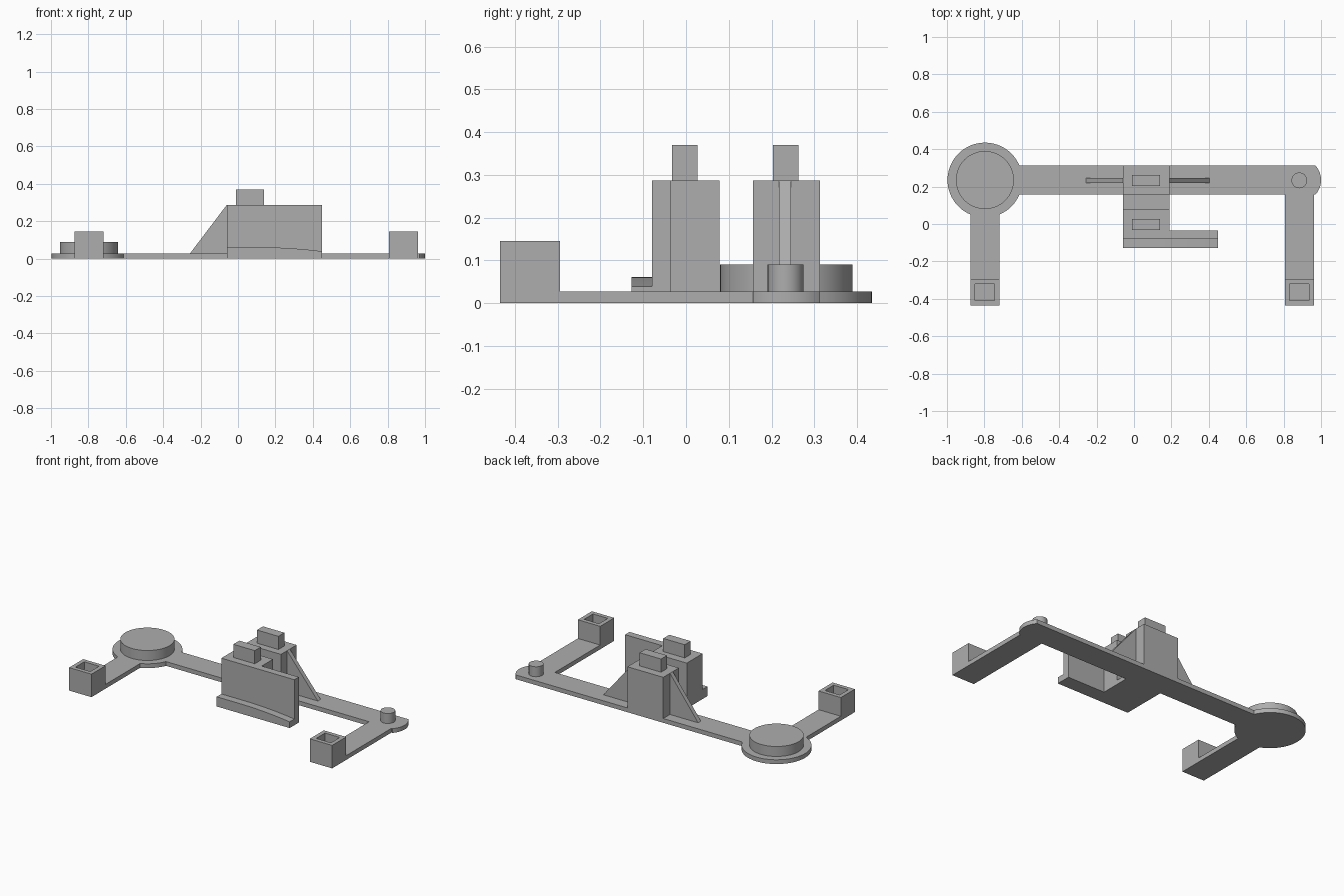
import bpy, bmesh
from math import sin, cos, asin, radians, degrees
from mathutils import Vector

cube = bpy.data.objects.get("Cube")
if cube:
    bpy.data.objects.remove(cube, do_unlink=True)

grey = bpy.data.materials.new("plain grey")
grey.use_nodes = True
grey.diffuse_color = (0.42, 0.42, 0.42, 1)
grey.node_tree.nodes["Principled BSDF"].inputs["Base Color"].default_value = grey.diffuse_color

PLATE, TALL, TAB = 0.027, 0.287, 0.37
BAR_Y, HALF = 0.235, 0.078           # centre line and half width of the bar
LEFT_X, RIGHT_X = -0.797, 0.884      # centre lines of the two arms
BLOCK = (-0.06, 0.19)                # x range of the central blocks


def finish(name, bm):
    bmesh.ops.recalc_face_normals(bm, faces=bm.faces)
    mesh = bpy.data.meshes.new(name)
    bm.to_mesh(mesh)
    bm.free()
    mesh.materials.append(grey)
    obj = bpy.data.objects.new(name, mesh)
    bpy.context.collection.objects.link(obj)
    bpy.ops.object.select_all(action='DESELECT')
    obj.select_set(True)
    bpy.context.view_layer.objects.active = obj
    bpy.ops.object.shade_smooth_by_angle(angle=radians(30))
    return obj


def prism(name, outline, low, high, axis="z", recess=None):
    """Extrude an outline: xy along z, or xz along y. A recess sinks the top."""
    bm = bmesh.new()
    place = (lambda a, b: (a, b, low)) if axis == "z" else (lambda a, b: (a, low, b))
    face = bm.faces.new([bm.verts.new(place(a, b)) for a, b in outline])
    new = bmesh.ops.extrude_face_region(bm, geom=[face])["geom"]
    shift = Vector((0, 0, high - low) if axis == "z" else (0, high - low, 0))
    bmesh.ops.translate(bm, verts=[g for g in new if isinstance(g, bmesh.types.BMVert)], vec=shift)
    if recess:
        bmesh.ops.recalc_face_normals(bm, faces=bm.faces)
        top = max(bm.faces, key=lambda f: f.calc_center_median().z)
        bmesh.ops.inset_region(bm, faces=[top], thickness=recess[0])
        floor = bmesh.ops.extrude_face_region(bm, geom=[top])["geom"]
        bmesh.ops.delete(bm, geom=[top], context='FACES_ONLY')
        bmesh.ops.translate(bm, verts=[g for g in floor if isinstance(g, bmesh.types.BMVert)],
                            vec=(0, 0, -recess[1]))
    return finish(name, bm)


def rect(x0, x1, y0, y1):
    return [(x0, y0), (x1, y0), (x1, y1), (x0, y1)]


def arc(cx, cy, r, start, end, steps):
    angles = [radians(start + (end - start) * i / steps) for i in range(steps + 1)]
    return [(cx + r * cos(a), cy + r * sin(a)) for a in angles]


# Flat base: bar, rounded ends, two arms and the central bridge in one outline
big, small = 0.2, 0.116
turn = degrees(asin(HALF / big))
tip = degrees(asin(HALF / small))
front, bar_low = -0.435, BAR_Y - HALF
base = arc(RIGHT_X, BAR_Y, small, -tip, tip, 16)
base += arc(LEFT_X, BAR_Y, big, turn, 270 - turn, 48)
base += [(LEFT_X - HALF, front), (LEFT_X + HALF, front)]
base += arc(LEFT_X, BAR_Y, big, 270 + turn, 360 - turn, 12)
base += [(BLOCK[0], bar_low), (BLOCK[0], 0.078), (BLOCK[1], 0.078), (BLOCK[1], bar_low)]
base += [(RIGHT_X - HALF, bar_low), (RIGHT_X - HALF, front),
         (RIGHT_X + HALF, front), (RIGHT_X + HALF, bar_low)]
prism("base_plate", base, 0, PLATE)

# Round pads on the bar ends
prism("large_round_pad", arc(LEFT_X, BAR_Y, 0.155, 0, 354.375, 63), PLATE, 0.09)
prism("small_peg", arc(RIGHT_X, BAR_Y - 0.002, 0.042, 0, 348.75, 31), PLATE, 0.09)

# Square sockets at the arm ends
for side, x in (("right", LEFT_X), ("left", RIGHT_X)):
    prism(side + "_socket", rect(x - HALF, x + HALF, front, -0.295), PLATE, 0.145,
          recess=(0.037, 0.145 - PLATE))

# Rear block with its side braces
prism("rear_block", rect(*BLOCK, bar_low, BAR_Y + HALF), PLATE, TALL)
for side, x, reach in (("right", BLOCK[0], -0.197), ("left", BLOCK[1], 0.215)):
    prism(side + "_brace", [(x, PLATE), (x + reach, PLATE), (x, TALL)], 0.218, 0.246, "y")

# Front block with its wide face plate
prism("front_block", [(BLOCK[0], -0.08), (0.45, -0.08), (0.45, -0.035),
                      (BLOCK[1], -0.035), (BLOCK[1], 0.078), (BLOCK[0], 0.078)], 0, TALL)

# Ledge whose top curves down towards one end
ledge = [(BLOCK[0], 0), (0.45, 0)]
ledge += [(0.45 - 0.35 * i / 10, 0.061 - 0.022 * (1 - i / 10) ** 2) for i in range(11)]
ledge += [(BLOCK[0], 0.061)]
prism("front_ledge", ledge, -0.127, -0.08, "y")

# Tabs on top of both blocks
for name, y in (("front_tab", -0.003), ("rear_tab", 0.233)):
    prism(name, rect(-0.01, 0.14, y - 0.03, y + 0.03), TALL, TAB)
